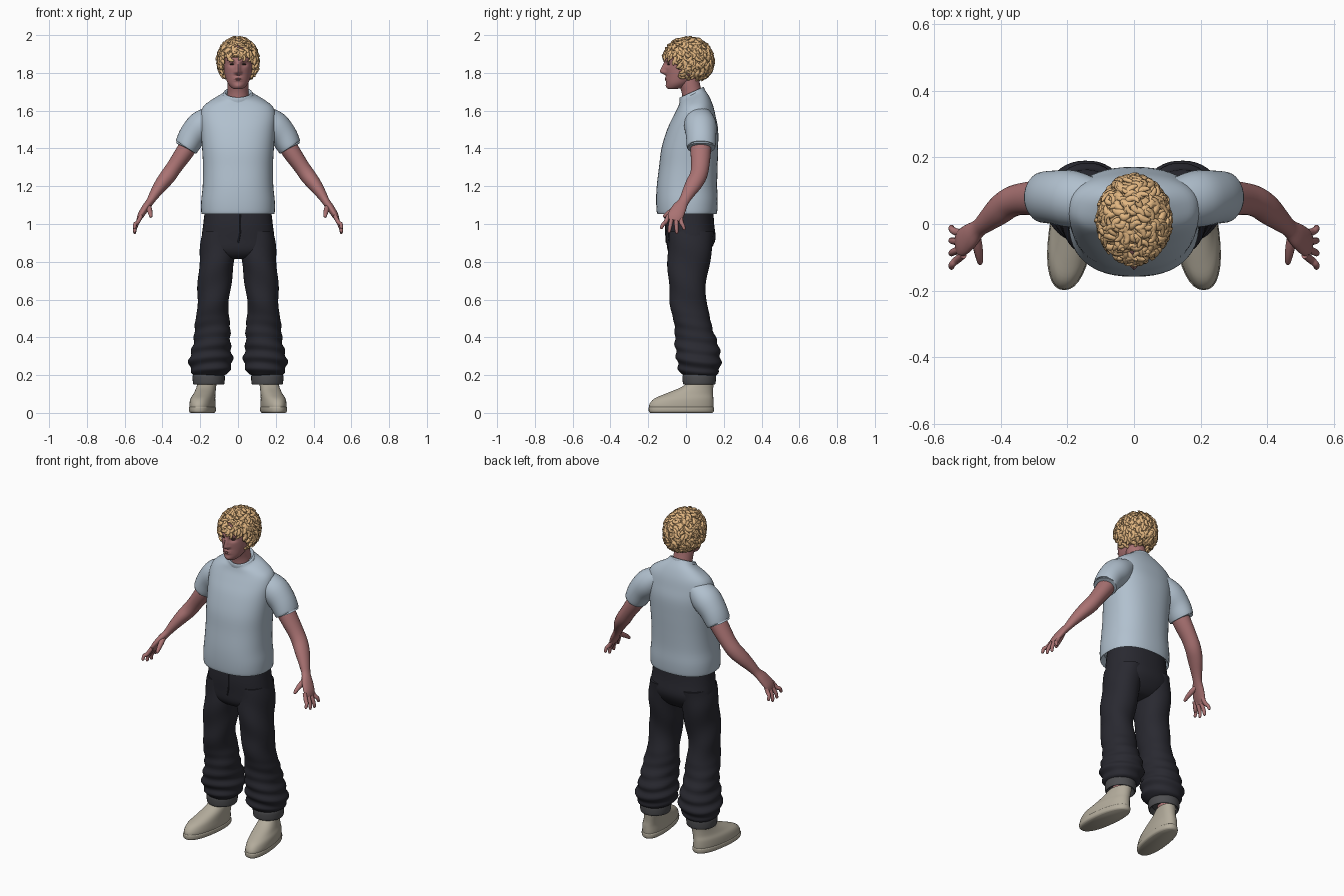
import bpy, bmesh, math, random
from mathutils import Vector

random.seed(4)


def material(name, rgb):
    m = bpy.data.materials.new(name)
    m.diffuse_color = (*rgb, 1)
    return m


SKIN = material("skin", (0.40, 0.17, 0.17))
LIP = material("lip_pink", (0.30, 0.11, 0.11))
EYE = material("eye_brown", (0.06, 0.035, 0.03))
HAIR = material("blond_hair", (0.76, 0.47, 0.22))
SHIRT = material("pale_blue_shirt", (0.44, 0.53, 0.62))
PANTS = material("dark_navy_pants", (0.022, 0.022, 0.030))
CUFF = material("grey_cuff", (0.075, 0.075, 0.08))
SHOE = material("beige_shoe", (0.45, 0.41, 0.33))


def smooth_path(pts, steps):
    """Catmull-Rom interpolation of rows of numbers."""
    out = []
    for i in range(len(pts) - 1):
        p0, p1 = pts[max(i - 1, 0)], pts[i]
        p2, p3 = pts[i + 1], pts[min(i + 2, len(pts) - 1)]
        for k in range(steps):
            t = k / steps
            out.append([0.5 * (2 * b + (c - a) * t + (2 * a - 5 * b + 4 * c - d) * t * t
                               + (3 * b - a - 3 * c + d) * t ** 3)
                        for a, b, c, d in zip(p0, p1, p2, p3)])
    return out + [list(pts[-1])]


def loft(bm, pts, n=32, steps=4, power=2.0, flat=False, ref=(0, 1, 0), warp=None):
    """Rows are x, y, z, radius, radius, tilt. flat keeps the rings level."""
    rows = smooth_path([tuple(p) + (0,) * (6 - len(p)) for p in pts], steps)
    rings = []
    for i, r in enumerate(rows):
        c = Vector(r[:3])
        if flat:
            u, v = Vector((1, 0, 0)), Vector((0, 1, r[5]))
        else:
            t = (Vector(rows[min(i + 1, len(rows) - 1)][:3]) - Vector(rows[max(i - 1, 0)][:3])).normalized()
            u = Vector(ref)
            u = (u - t * u.dot(t)).normalized()
            v = t.cross(u)
        ring = []
        for k in range(n):
            a = math.tau * k / n
            ca, sa = math.cos(a), math.sin(a)
            p = c + u * r[3] * math.copysign(abs(ca) ** (2 / power), ca) \
                + v * r[4] * math.copysign(abs(sa) ** (2 / power), sa)
            ring.append(bm.verts.new(warp(p, a) if warp else p))
        rings.append(ring)
    for A, B in zip(rings, rings[1:]):
        for k in range(n):
            bm.faces.new((A[k], A[(k + 1) % n], B[(k + 1) % n], B[k]))
    bm.faces.new(rings[0][::-1])
    bm.faces.new(rings[-1])


def finish(name, bm, mat, mirror=False, angle=50):
    bmesh.ops.recalc_face_normals(bm, faces=bm.faces[:])
    me = bpy.data.meshes.new(name)
    bm.to_mesh(me)
    bm.free()
    me.materials.append(mat)
    me.polygons.foreach_set("use_smooth", [True] * len(me.polygons))
    me.set_sharp_from_angle(angle=math.radians(angle))
    ob = bpy.data.objects.new(name, me)
    bpy.context.collection.objects.link(ob)
    if mirror:
        ob.modifiers.new("mirror", 'MIRROR').use_mirror_merge = False
    return ob


def part(name, pts, mat, mirror=False, **kw):
    bm = bmesh.new()
    loft(bm, pts, **kw)
    return finish(name, bm, mat, mirror)


# Shirt body with tilted collar, ends folded inward
part("shirt_body", [
    (0, .005, 1.10, .175, .14), (0, .005, 1.065, .186, .15), (0, .005, 1.058, .194, .159),
    (0, .005, 1.12, .195, .163), (0, .005, 1.2, .187, .16), (0, .012, 1.3, .185, .155),
    (0, .02, 1.4, .19, .15), (0, .035, 1.5, .197, .135), (0, .045, 1.57, .2, .112),
    (0, .05, 1.62, .185, .094, .05), (0, .045, 1.655, .14, .08, .2), (0, .035, 1.68, .088, .067, .4),
    (0, .03, 1.693, .07, .061, .45), (0, .03, 1.68, .06, .052, .45)],
    SHIRT, flat=True, power=2.35, n=48)
part("collar_band", [
    (0, .032, 1.672, .082, .066, .42), (0, .031, 1.69, .079, .066, .44),
    (0, .03, 1.698, .07, .061, .45), (0, .03, 1.685, .06, .052, .45)], SHIRT, flat=True)
part("shirt_sleeve", [
    (.11, .06, 1.58, .07, .055), (.185, .075, 1.525, .085, .08), (.24, .08, 1.468, .08, .073),
    (.272, .08, 1.41, .076, .064), (.271, .08, 1.413, .068, .056), (.255, .08, 1.44, .06, .05)],
    SHIRT, mirror=True)

# Arm, palm and fingers
bm = bmesh.new()
loft(bm, [(.22, .08, 1.48, .055, .05), (.28, .078, 1.385, .054, .048), (.335, .075, 1.305, .048, .042),
          (.37, .065, 1.255, .046, .042), (.405, .04, 1.21, .044, .037), (.44, .01, 1.16, .034, .028),
          (.465, -.012, 1.12, .028, .021), (.49, -.035, 1.085, .038, .02),
          (.515, -.055, 1.045, .042, .017), (.528, -.063, 1.018, .034, .01)], n=24)
for off, tip in ((-.033, .975), (-.011, .955), (.011, .95), (.032, .97)):
    loft(bm, [(.512, -.06 + off, 1.045, .011, .011), (.532, -.066 + off * 1.3, 1.008, .0115, .0115),
              (.545, -.068 + off * 1.6, tip + .025, .010, .010),
              (.547, -.069 + off * 1.85, tip + .004, .008, .008),
              (.547, -.069 + off * 1.87, tip - .002, .003, .003)], n=10, steps=3)
loft(bm, [(.478, -.02, 1.105, .014, .014), (.47, -.06, 1.08, .015, .015), (.464, -.095, 1.057, .012, .012),
          (.461, -.116, 1.04, .008, .008), (.46, -.12, 1.037, .003, .003)], n=10, steps=3, ref=(1, 0, 0))
finish("arm_and_hand", bm, SKIN, mirror=True)


# Baggy pants with cloth folds toward the ankle
def folds(p, a):
    k = max(0, min(1, (.55 - p.z) / .25)) * max(0, min(1, (p.z - .19) / .04))
    w = .006 * k * math.sin(p.z * 95 + 1.8 * math.sin(a + .6)) + .003 * math.sin(p.z * 30 + 2 * a)
    return p + Vector((math.cos(a), math.sin(a), 0)) * w


part("pants_hips", [
    (0, .02, 1.1, .172, .123), (0, .02, 1.0, .184, .129), (0, .026, .92, .192, .13),
    (0, .015, .86, .18, .112), (0, .01, .825, .12, .08), (0, .01, .815, .05, .04)],
    PANTS, flat=True, power=2.3, n=40)
part("pants_leg", [
    (.1, .028, .96, .088, .118), (.106, .022, .87, .094, .118), (.117, .01, .75, .091, .106),
    (.128, .008, .65, .086, .097), (.132, .012, .58, .084, .096), (.135, .03, .5, .087, .1),
    (.136, .045, .42, .095, .104), (.14, .06, .34, .105, .114), (.144, .068, .28, .113, .119),
    (.147, .07, .235, .105, .112), (.15, .072, .207, .092, .096), (.152, .072, .195, .075, .078)],
    PANTS, mirror=True, flat=True, n=40, steps=6, power=2.15, warp=folds)
part("fly_seam", [(.012, -.109, 1.05, .004, .004), (.012, -.107, .96, .004, .004),
                  (0, -.103, .9, .004, .004)], PANTS, n=8)
part("pants_cuff", [
    (.155, .07, .175, .06, .065), (.155, .07, .152, .074, .077), (.155, .07, .153, .082, .085),
    (.155, .07, .175, .085, .088), (.155, .07, .2, .084, .087), (.155, .07, .212, .074, .077)],
    CUFF, mirror=True, flat=True)
part("ankle", [(.158, .072, .23, .045, .048), (.163, .074, .15, .038, .045), (.168, .075, .1, .036, .042)],
     SKIN, mirror=True, flat=True, n=20)

# Slip-on shoe: sole and sloping upper, toes turned slightly outward
toe_out = lambda p, a: p + Vector((-.12 * (p.y + .02), 0, 0))
part("shoe_sole", [(.188, -.025, 0, .058, .165), (.188, -.025, .008, .066, .172),
                   (.188, -.025, .026, .067, .173), (.188, -.025, .032, .063, .17)],
     SHOE, mirror=True, flat=True, power=2.3, warp=toe_out)
part("shoe_upper", [
    (.188, -.025, .02, .064, .17), (.188, -.024, .045, .065, .17), (.187, -.012, .075, .062, .157),
    (.182, .015, .1, .056, .128), (.178, .053, .13, .051, .091), (.176, .074, .153, .049, .071),
    (.176, .075, .153, .042, .063), (.176, .075, .12, .036, .055)],
    SHOE, mirror=True, flat=True, power=2.2, warp=toe_out)


# Head with sculpted nose, brow, eye sockets and lips
def bump(v, c, w):
    return math.exp(-((v - c) / w) ** 2)


def face(p, a):
    if p.y < -.03:
        x, z = abs(p.x), p.z
        d = 0
        if 1.785 < z < 1.865:
            d += .03 * bump(x, 0, .012) * (min(1, (1.87 - z) / .06) if z > 1.803 else (z - 1.785) / .018)
        d += .009 * bump(x, .014, .007) * bump(z, 1.803, .008)
        d -= .011 * bump(x, .032, .017) * bump(z, 1.845, .011)
        d += .006 * bump(x, .028, .024) * bump(z, 1.866, .008)
        d += .007 * bump(x, 0, .022) * (bump(z, 1.774, .005) + bump(z, 1.762, .005))
        d += .006 * bump(x, 0, .02) * bump(z, 1.73, .012)
        p.y -= d
    return p


part("head", [
    (0, -.078, 1.714, .012, .012), (0, -.06, 1.72, .032, .038), (0, -.038, 1.745, .054, .066),
    (0, -.015, 1.785, .069, .091), (0, -.003, 1.82, .076, .106), (0, .005, 1.86, .081, .114),
    (0, .008, 1.9, .08, .115), (0, .01, 1.94, .066, .096), (0, .01, 1.962, .03, .045)],
    SKIN, flat=True, n=80, steps=7, warp=face)
part("neck", [(0, .042, 1.62, .062, .06), (0, .032, 1.69, .055, .054), (0, .018, 1.74, .055, .056),
              (0, .005, 1.79, .055, .06)], SKIN, flat=True)
part("ear", [(.078, .012, 1.785, .005, .005), (.082, .014, 1.795, .014, .008), (.086, .02, 1.82, .02, .009),
             (.086, .022, 1.838, .016, .008), (.084, .022, 1.846, .004, .004)], SKIN, mirror=True, n=16)
part("eye", [(.021, -.0965, 1.845, .002, .002), (.031, -.0945, 1.847, .004, .0045),
             (.043, -.088, 1.845, .002, .002)], EYE, mirror=True, n=10)
part("mouth_line", [(-.022, -.1, 1.767, .002, .002), (0, -.109, 1.768, .003, .0025),
                    (.022, -.1, 1.767, .002, .002)], LIP, n=8)

# Hair: a trimmed cap covered with curled locks
CENTER, RADII = Vector((0, .012, 1.872)), (.1, .124, .108)


def hairline(y):
    t = max(0, min(1, (y + .075) / .06))
    return 1.872 + (1.77 - 1.872) * t


def scalp(s, a, grow=1.0):
    h = math.sqrt(max(0, 1 - (s * s if s > 0 else abs(s) ** 3.5)))
    return CENTER + grow * Vector((RADII[0] * h * math.cos(a), RADII[1] * h * math.sin(a), RADII[2] * s))


bm = bmesh.new()
loft(bm, [(0, CENTER.y, CENTER.z + RADII[2] * s,
           *(r * math.sqrt(1 - (s * s if s > 0 else abs(s) ** 3.5)) for r in RADII[:2]))
          for s in (-.93, -.8, -.6, -.4, -.2, 0, .2, .4, .6, .75, .87, .95, .99)], flat=True, n=40, steps=2)
bmesh.ops.delete(bm, geom=[v for v in bm.verts if v.co.z < hairline(v.co.y)], context='VERTS')
cap = finish("hair_cap", bm, HAIR)
cap.modifiers.new("thickness", 'SOLIDIFY').thickness = .014

bm = bmesh.new()
COUNT = 400
for i in range(COUNT):
    s = 1 - 1.93 * (i + .5) / COUNT
    a = i * 2.39996 + random.uniform(-.2, .2)
    p = scalp(s, a)
    if p.z < hairline(p.y) + .004:
        continue
    out = Vector(((p.x / RADII[0] ** 2), (p.y - CENTER.y) / RADII[1] ** 2, (p.z - CENTER.z) / RADII[2] ** 2)).normalized()
    down = Vector((random.uniform(-.8, .8), random.uniform(-.8, .8), -.7))
    t = (down - out * down.dot(out)).normalized()
    side = out.cross(t) * random.choice((-1, 1))
    L, bend = random.uniform(.014, .022), random.uniform(.006, .016)
    lift, r = random.uniform(.003, .013), random.uniform(.008, .0115)
    loft(bm, [(*(p - t * L - out * .004), r * .5, r * .5),
              (*(p - t * L * .4 + side * bend * .7 + out * .004), r * .85, r),
              (*(p + t * L * .4 + side * bend + out * .006), r * .8, r),
              (*(p + t * L + side * bend * .2 + out * lift), r * .55, r * .65),
              (*(p + t * L * 1.1 - side * bend * .5 + out * lift * 1.2), r * .15, r * .15)],
         n=7, steps=2, ref=out)
finish("hair_curls", bm, HAIR, angle=70)
